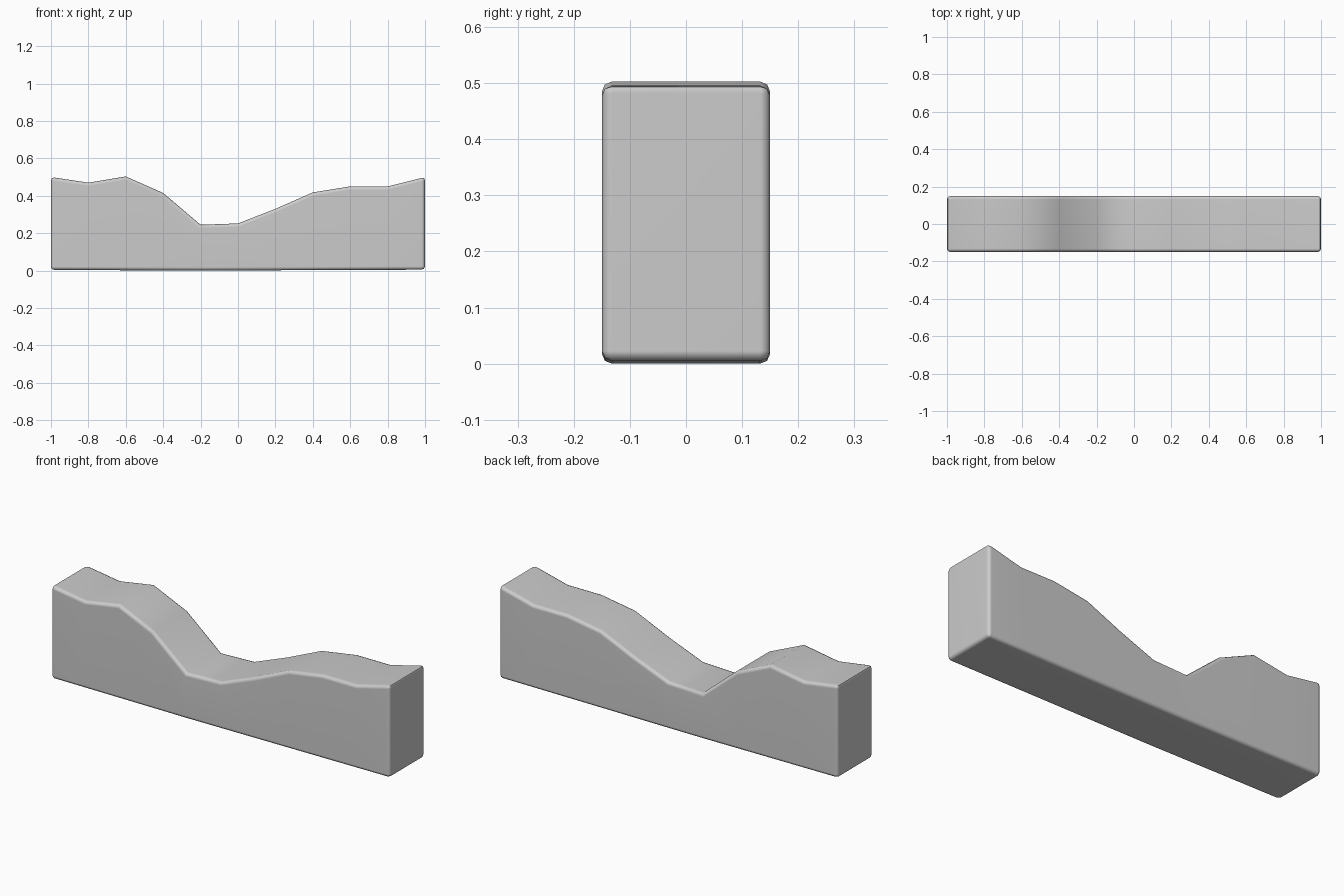
import bpy, bmesh
from math import radians

if "Cube" in bpy.data.objects:
    bpy.data.objects.remove(bpy.data.objects["Cube"])

HALF_W = 0.15
HEIGHTS = [0.5, 0.47, 0.503, 0.415, 0.245, 0.252, 0.33, 0.418, 0.45, 0.45, 0.5]
xs = [-1 + 0.2 * i for i in range(len(HEIGHTS))]

# Wavy block: strip of cross-sections along x
bm = bmesh.new()
rings = []
for x, h in zip(xs, HEIGHTS):
    base = 0.004 * abs(x + 0.2)
    rings.append([bm.verts.new((x, y, z)) for y, z in
                  ((-HALF_W, base), (HALF_W, base), (HALF_W, h), (-HALF_W, h))])
for a, b in zip(rings, rings[1:]):
    for i in range(4):
        j = (i + 1) % 4
        bm.faces.new((a[i], a[j], b[j], b[i]))
bm.faces.new(rings[0])
bm.faces.new(rings[-1])
bmesh.ops.recalc_face_normals(bm, faces=bm.faces)

# Round the outer rim edges, leaving the surface facets crisp
ends = set(rings[0]), set(rings[-1])
rim = [e for e in bm.edges
       if abs(e.verts[0].co.x - e.verts[1].co.x) > 0.1
       or any(set(e.verts) <= end for end in ends)]
bmesh.ops.bevel(bm, geom=rim, offset=0.018, offset_type='OFFSET',
                segments=2, profile=0.5, affect='EDGES', clamp_overlap=True)

mesh = bpy.data.meshes.new("wavy_block")
bm.to_mesh(mesh)
bm.free()
block = bpy.data.objects.new("wavy_block", mesh)
bpy.context.collection.objects.link(block)

# Smooth rounded rim, sharp creases across the top
bpy.context.view_layer.objects.active = block
block.select_set(True)
bpy.ops.object.shade_smooth_by_angle(angle=radians(50))
for e in mesh.edges:
    p, q = (mesh.vertices[i].co for i in e.vertices)
    if abs(p.y - q.y) > 0.2 and abs(p.x) < 0.9 and p.z > 0.1:
        e.use_edge_sharp = True
mod = block.modifiers.new("weighted_normals", 'WEIGHTED_NORMAL')
mod.keep_sharp = True
